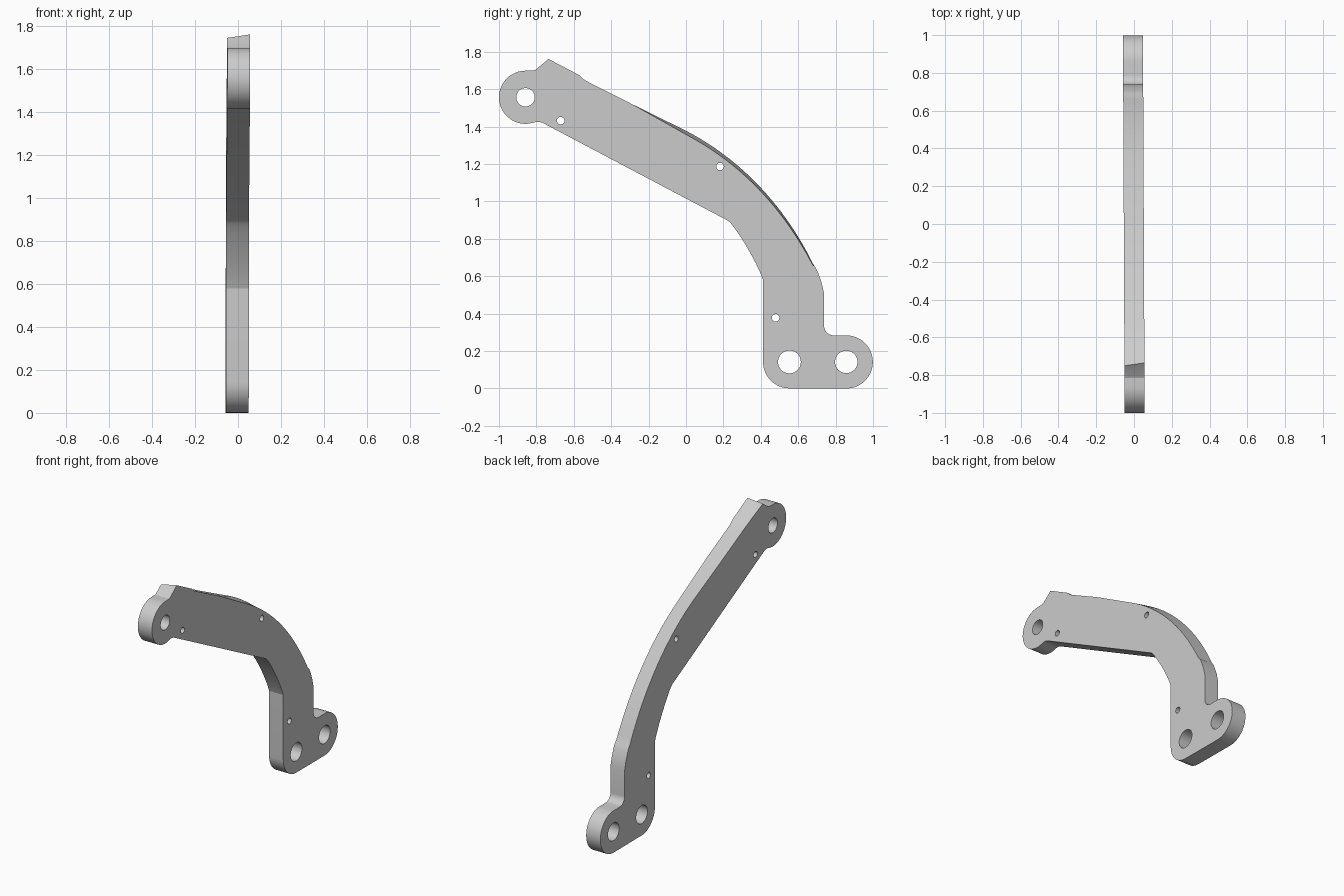
import bpy, bmesh
from math import sin, cos, radians
from mathutils import Vector
from mathutils.geometry import interpolate_bezier

if "Cube" in bpy.data.objects:
    bpy.data.objects.remove(bpy.data.objects["Cube"])

HALF = 0.053          # half the plate thickness
EYE, PIN, TOE = (-0.858, 1.557), (0.553, 0.142), (0.857, 0.142)
R = 0.142             # lug radius


def arc(c, r, a0, a1, n=16):
    steps = [radians(a0 + (a1 - a0) * i / n) for i in range(n + 1)]
    return [(c[0] + r * cos(a), c[1] + r * sin(a)) for a in steps]


def bez(p0, h0, h1, p1, n):
    pts = interpolate_bezier(*(Vector((*p, 0)) for p in (p0, h0, h1, p1)), n)
    return [(p.x, p.y) for p in pts]


def lean(y):          # the plate leans very slightly off the y axis
    return -0.001 - 0.0045 * y


def outline(tip, shoulder, bow):
    """Closed y/z outline; the outer edge differs between the two faces."""
    pts = arc(EYE, R, 90, 278, 36)                              # upper lug
    pts += [(-0.805, 1.424), (-0.785, 1.425), (-0.768, 1.421)]  # lug fillet
    pts += bez((0.225, 0.897), (0.25, 0.885), (0.375, 0.69), (0.412, 0.58), 14)
    pts += arc(PIN, R - 0.001, 180, 270)                        # heel
    pts += arc(TOE, R, -90, 90, 32)                             # toe lug
    pts += arc((0.79, 0.336), 0.052, 270, 180, 10)              # ankle fillet
    pts += [(0.738, 0.51), (0.724, 0.57), (0.705, 0.622), (0.692, 0.648)]
    pts += bez(*bow, 28)                                        # outer bow
    pts += [(-0.29, 1.521), (-0.535, 1.645)] + shoulder
    pts += [tip, (-0.802, 1.706), (-0.815, 1.70)]
    return pts


near = outline((-0.735, 1.762), [(-0.55, 1.655), (-0.572, 1.676)],
               ((0.677, 0.662), (0.515, 0.97), (0.29, 1.205), (0, 1.358)))
far = outline((-0.75, 1.746), [(-0.55, 1.653), (-0.572, 1.664)],
              ((0.68, 0.665), (0.53, 0.97), (0.3, 1.222), (0, 1.378)))

# bracket plate: loft between the two outlines
bm = bmesh.new()
a = [bm.verts.new((lean(y) - HALF, y, z)) for y, z in far]
b = [bm.verts.new((lean(y) + HALF, y, z)) for y, z in near]
bm.faces.new(a)
bm.faces.new(b)
for i in range(len(a)):
    j = (i + 1) % len(a)
    bm.faces.new((a[i], a[j], b[j], b[i]))
bmesh.ops.recalc_face_normals(bm, faces=bm.faces)
mesh = bpy.data.meshes.new("bracket_arm")
bm.to_mesh(mesh)
bm.free()
plate = bpy.data.objects.new("bracket_arm", mesh)
bpy.context.collection.objects.link(plate)

# bolt holes and small locating holes
holes = [(*EYE, 0.049), (*PIN, 0.061), (*TOE, 0.06),
         (-0.67, 1.432), (0.182, 1.187), (0.479, 0.378)]
for h in holes:
    radius = h[2] if len(h) > 2 else 0.02
    bpy.ops.mesh.primitive_cylinder_add(vertices=40, radius=radius, depth=0.4,
                                        location=(0, h[0], h[1]),
                                        rotation=(0, radians(90), 0))
    cutter = bpy.context.object
    cutter.name = "hole_cutter"
    cutter.hide_render = True
    mod = plate.modifiers.new("hole", 'BOOLEAN')
    mod.operation, mod.solver, mod.object = 'DIFFERENCE', 'EXACT', cutter
    bpy.context.view_layer.objects.active = plate
    bpy.ops.object.modifier_apply(modifier=mod.name)
    bpy.data.objects.remove(cutter)

bpy.ops.object.select_all(action='DESELECT')
plate.select_set(True)
bpy.context.view_layer.objects.active = plate
bpy.ops.object.shade_smooth_by_angle(angle=radians(20))
